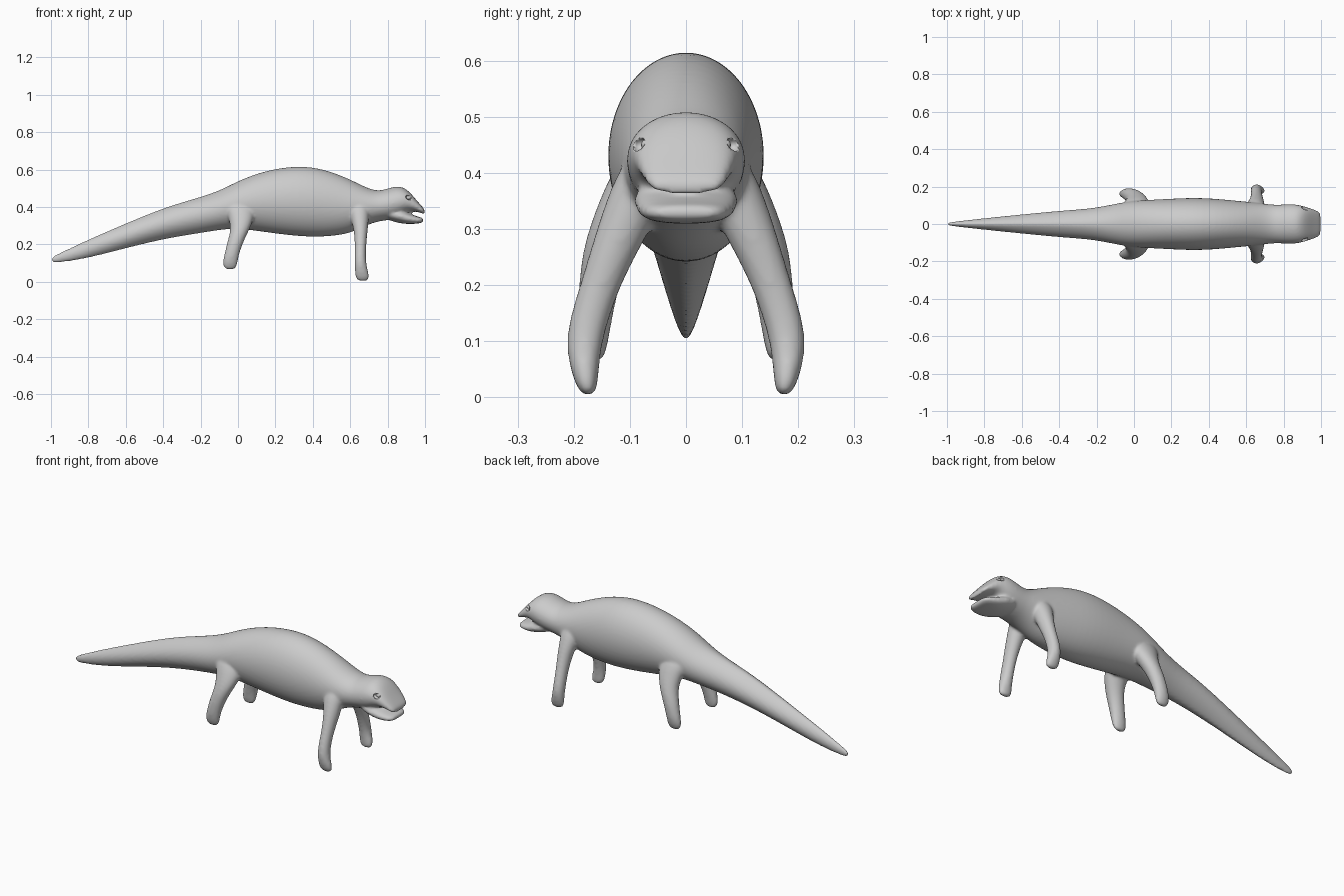
import bpy, bmesh, math
from mathutils import Matrix

if "Cube" in bpy.data.objects:
    bpy.data.objects.remove(bpy.data.objects["Cube"])

N = 16
bm = bmesh.new()


def spow(v, p):
    return math.copysign(abs(v) ** p, v)


def loft(rings):
    loops = [[bm.verts.new(co) for co in r] for r in rings]
    for a, b in zip(loops, loops[1:]):
        for i in range(N):
            j = (i + 1) % N
            bm.faces.new((a[i], a[j], b[j], b[i]))
    bm.faces.new(loops[0])
    bm.faces.new(loops[-1])


def trunk_ring(x, top, bottom, w, p=1.0):
    # upright cross-section; p > 1 pinches it, p < 1 squares it
    mid, h, k = (top + bottom) / 2, (top - bottom) / 2 * 1.026, 1.026
    angs = [2 * math.pi * i / N for i in range(N)]
    return [(x, w * k * spow(math.cos(a), p), mid + h * spow(math.sin(a), min(p, 1))) for a in angs]


def leg_ring(x, y, z, rx, ry, side):
    angs = [2 * math.pi * i / N for i in range(N)]
    return [(x + rx * 1.026 * math.cos(a), side * (y + ry * 1.026 * math.sin(a)), z) for a in angs]


# tail, torso and upper head: x, top, bottom, half width, squareness
trunk = [
    (-1.0, .13, .105, .007), (-.96, .152, .10, .013, 1.2), (-.8, .227, .125, .031, 1.5),
    (-.56, .330, .19, .056, 1.6), (-.38, .402, .232, .073, 1.5), (-.22, .447, .258, .083, 1.3),
    (-.1, .485, .278, .108, 1.1), (0, .54, .288, .125), (.15, .597, .265, .132),
    (.33, .623, .242, .142), (.47, .60, .24, .132), (.6, .548, .258, .119),
    (.68, .505, .30, .111), (.75, .482, .325, .101), (.81, .502, .33, .105),
    (.865, .514, .345, .106), (.91, .49, .378, .094, .9), (.955, .435, .376, .081, .75),
    (.985, .402, .366, .068, .7), (1.0, .383, .36, .058, .7)]
loft([trunk_ring(*t) for t in trunk])

# lower jaw
jaw = [(.78, .40, .335, .08), (.86, .395, .314, .094), (.90, .372, .309, .09, .85),
       (.95, .351, .31, .078, .75), (.978, .345, .314, .066, .7), (.992, .338, .320, .05, .7)]
loft([trunk_ring(*t) for t in jaw])

# legs: x, y, z, radius along x, radius along y
front_leg = [
    (.645, .06, .44, .06, .045), (.65, .09, .35, .05, .053), (.657, .12, .28, .037, .045),
    (.655, .153, .20, .030, .036), (.653, .176, .13, .030, .035), (.656, .183, .08, .032, .030),
    (.664, .179, .035, .038, .023), (.668, .174, .002, .032, .013)]
back_leg = [
    (.0, .065, .44, .09, .05), (.02, .10, .35, .070, .055), (.012, .135, .28, .049, .045),
    (-.012, .152, .22, .043, .038), (-.030, .160, .16, .039, .032), (-.042, .163, .11, .040, .026),
    (-.043, .158, .062, .034, .012)]
for side in (1, -1):
    for leg in (front_leg, back_leg):
        loft([leg_ring(*r, side) for r in leg])

bmesh.ops.recalc_face_normals(bm, faces=bm.faces)
mesh = bpy.data.meshes.new("animal_body")
bm.to_mesh(mesh)
bm.free()
body = bpy.data.objects.new("animal_body", mesh)
bpy.context.collection.objects.link(body)

# fuse all the parts into one smooth skin
body.modifiers.new("round", 'SUBSURF').levels = 2
body.modifiers["round"].render_levels = 2
fuse = body.modifiers.new("fuse", 'REMESH')
fuse.mode, fuse.voxel_size, fuse.use_smooth_shade = 'VOXEL', .007, True
blend = body.modifiers.new("blend", 'SMOOTH')
blend.factor, blend.iterations = .5, 8

# eye sockets and eyes
def eye_pair(name, x, y, z, size):
    b = bmesh.new()
    for s in (1, -1):
        m = Matrix.Translation((x, s * y, z)) @ Matrix.Diagonal((*size, 1))
        bmesh.ops.create_uvsphere(b, u_segments=16, v_segments=10, radius=1, matrix=m)
    for f in b.faces:
        f.smooth = True
    me = bpy.data.meshes.new(name)
    b.to_mesh(me)
    b.free()
    ob = bpy.data.objects.new(name, me)
    bpy.context.collection.objects.link(ob)
    return ob


socket = eye_pair("eye_socket_cutter", .912, .083, .45, (.02, .014, .013))
socket.hide_render = True
socket.hide_viewport = False
socket.display_type = 'WIRE'
cut = body.modifiers.new("sockets", 'BOOLEAN')
cut.operation, cut.object = 'DIFFERENCE', socket
eye_pair("eyes", .912, .071, .45, (.013, .009, .010))
